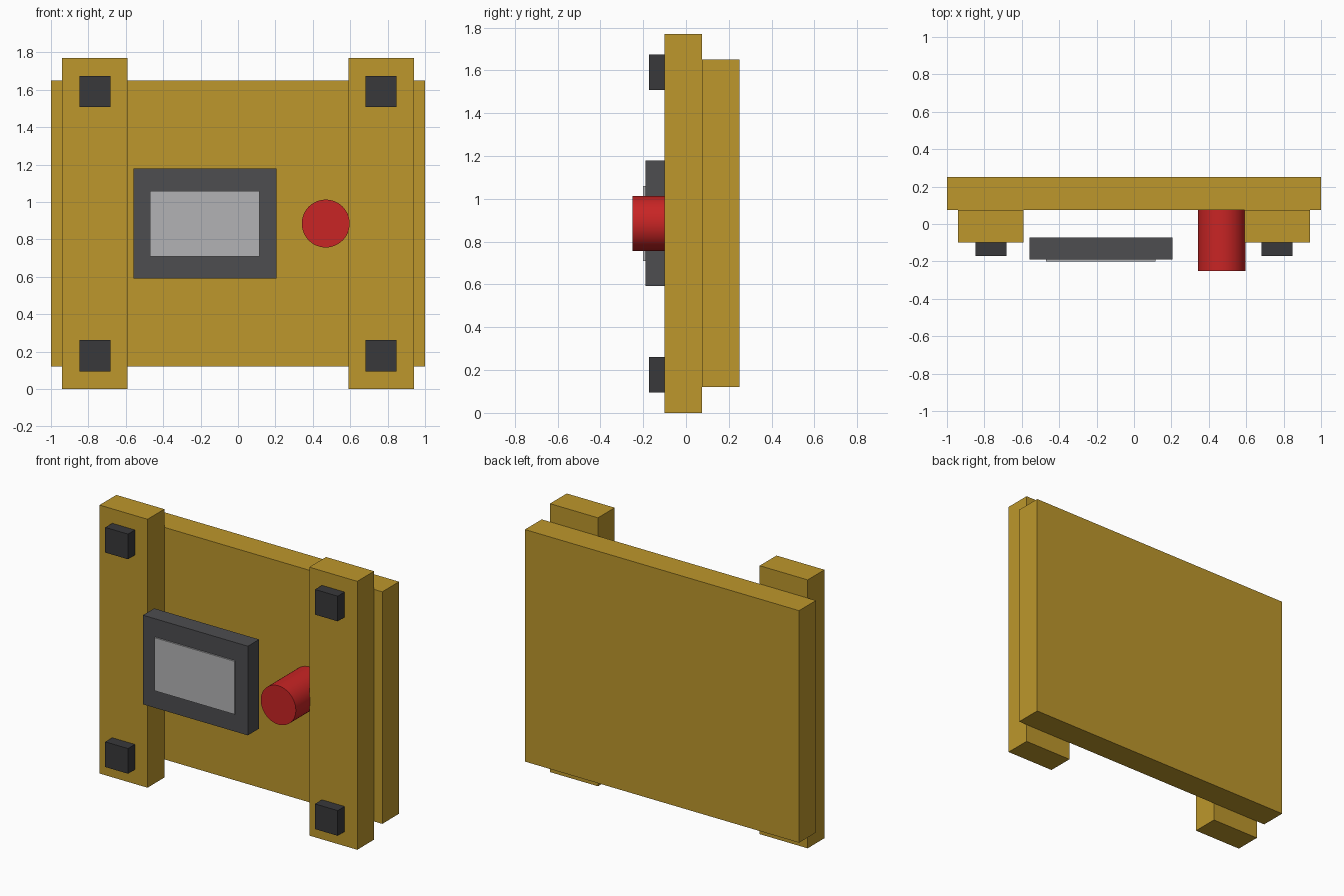
import bpy, bmesh, math
from mathutils import Matrix

if "Cube" in bpy.data.objects:
    bpy.data.objects.remove(bpy.data.objects["Cube"])


def material(name, rgb):
    m = bpy.data.materials.new(name)
    m.diffuse_color = (*rgb, 1)
    m.use_nodes = True
    m.node_tree.nodes["Principled BSDF"].inputs["Base Color"].default_value = m.diffuse_color
    return m


GOLD = material("gold", (0.51, 0.31, 0.025))
DARK = material("dark_grey", (0.04, 0.04, 0.043))
FRAME = material("frame_grey", (0.075, 0.075, 0.08))
GLASS = material("light_grey", (0.45, 0.45, 0.46))
RED = material("red", (0.58, 0.018, 0.018))


def add_object(name, bm, mat):
    mesh = bpy.data.meshes.new(name)
    bm.to_mesh(mesh)
    bm.free()
    mesh.materials.append(mat)
    ob = bpy.data.objects.new(name, mesh)
    bpy.context.collection.objects.link(ob)
    return ob


def box(name, x, y, z, mat):
    """Box from (min, max) ranges on each axis."""
    bm = bmesh.new()
    bmesh.ops.create_cube(bm, size=1)
    ranges = (x, y, z)
    bmesh.ops.scale(bm, vec=[b - a for a, b in ranges], verts=bm.verts)
    bmesh.ops.translate(bm, vec=[(a + b) / 2 for a, b in ranges], verts=bm.verts)
    return add_object(name, bm, mat)


# Back panel
box("back_panel", (-1, 1), (0.075, 0.25), (0.12, 1.65), GOLD)

# Upright rails, each with two square bolts
for side, s in (("left", -1), ("right", 1)):
    cx = s * 0.765
    box(f"{side}_rail", (cx - 0.175, cx + 0.175), (-0.1, 0.075), (0, 1.77), GOLD)
    for level, cz in (("lower", 0.178), ("upper", 1.592)):
        box(f"{side}_{level}_bolt", (cx - 0.083, cx + 0.083), (-0.172, -0.1),
            (cz - 0.083, cz + 0.083), DARK)

# Display, standing clear of the panel
box("display_frame", (-0.56, 0.205), (-0.19, -0.073), (0.592, 1.18), FRAME)
box("display_screen", (-0.47, 0.115), (-0.2, -0.185), (0.71, 1.06), GLASS)

# Round push button
bm = bmesh.new()
bmesh.ops.create_cone(bm, cap_ends=True, segments=48, radius1=0.128, radius2=0.128,
                      depth=0.33, matrix=Matrix.Translation((0.469, -0.085, 0.885))
                      @ Matrix.Rotation(math.pi / 2, 4, 'X'))
button = add_object("push_button", bm, RED)
bpy.context.view_layer.objects.active = button
button.select_set(True)
bpy.ops.object.shade_smooth_by_angle(angle=math.radians(30))
